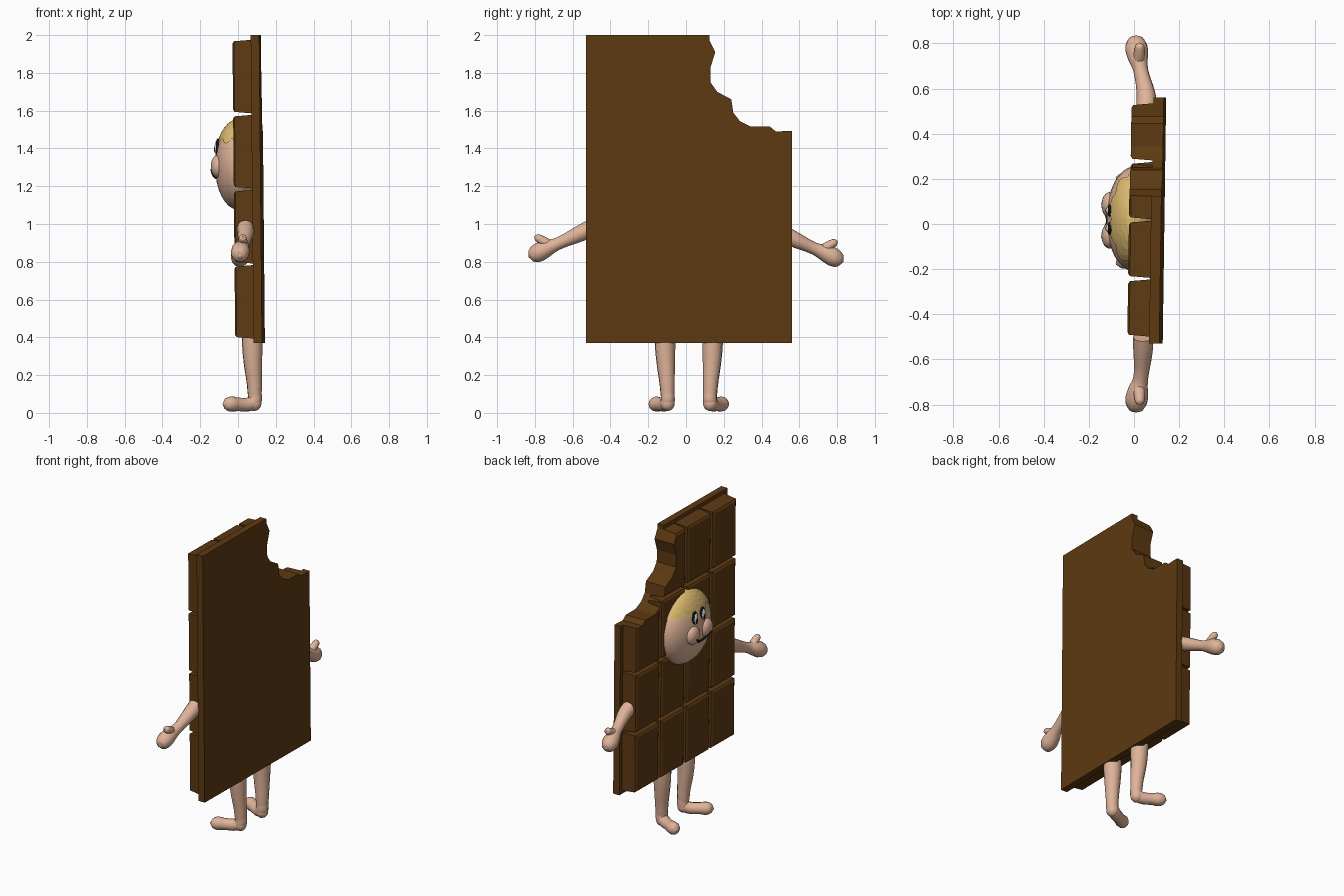
import bpy, bmesh
from math import sin, cos, pi, sqrt
from mathutils import Matrix, Vector

if "Cube" in bpy.data.objects:
    bpy.data.objects.remove(bpy.data.objects["Cube"])


def material(name, r, g, b):
    m = bpy.data.materials.new(name)
    m.use_nodes = True
    m.diffuse_color = (r, g, b, 1)
    m.node_tree.nodes["Principled BSDF"].inputs["Base Color"].default_value = (r, g, b, 1)
    return m


brown = material("chocolate brown", 0.11, 0.042, 0.006)
skin = material("skin", 0.74, 0.45, 0.32)
blond = material("blond hair", 0.73, 0.5, 0.16)
black = material("black", 0.008, 0.008, 0.008)
white = material("eye white", 0.8, 0.78, 0.74)


def finish(bm, name, mat, smooth=False):
    bmesh.ops.recalc_face_normals(bm, faces=bm.faces)
    me = bpy.data.meshes.new(name)
    for f in bm.faces:
        f.smooth = smooth
    bm.to_mesh(me)
    bm.free()
    ob = bpy.data.objects.new(name, me)
    bpy.context.collection.objects.link(ob)
    if mat:
        me.materials.append(mat)
    return ob


def lean(bm):
    # the bar leans and turns very slightly
    for v in bm.verts:
        v.co.x += 0.014 * v.co.y - 0.0092 * (v.co.z - 0.37)


def ellipsoid(name, centre, radii, mat, seg=32):
    bm = bmesh.new()
    bmesh.ops.create_uvsphere(bm, u_segments=seg, v_segments=seg // 2, radius=1,
                              matrix=Matrix.LocRotScale(Vector(centre), None, Vector(radii)))
    return finish(bm, name, mat, True)


def tube(name, points, mat):
    # points are (x, y, z, radius)
    cu = bpy.data.curves.new(name, "CURVE")
    cu.dimensions = "3D"
    cu.bevel_depth = 1
    cu.bevel_resolution = 4
    cu.resolution_u = 5
    cu.use_fill_caps = True
    sp = cu.splines.new("BEZIER")
    sp.radius_interpolation = "CARDINAL"
    sp.bezier_points.add(len(points) - 1)
    for bp, p in zip(sp.bezier_points, points):
        bp.co, bp.radius = p[:3], p[3]
        bp.handle_left_type = bp.handle_right_type = "AUTO"
    cu.materials.append(mat)
    ob = bpy.data.objects.new(name, cu)
    bpy.context.collection.objects.link(ob)
    bpy.ops.object.select_all(action="DESELECT")
    ob.select_set(True)
    bpy.context.view_layer.objects.active = ob
    bpy.ops.object.convert(target="MESH")
    bpy.ops.object.shade_smooth()
    return bpy.context.object


# bite cutter, a prism through the bar
bite = [(0.125, 2.2), (0.125, 1.97), (0.155, 1.91), (0.13, 1.83), (0.13, 1.75),
        (0.165, 1.7), (0.24, 1.66), (0.25, 1.59), (0.285, 1.545), (0.345, 1.515),
        (0.445, 1.515), (0.475, 1.49), (0.7, 1.497), (0.7, 2.2)]
bm = bmesh.new()
face = bm.faces.new([bm.verts.new((-0.3, y, z)) for y, z in bite])
ext = bmesh.ops.extrude_face_region(bm, geom=[face])
bmesh.ops.translate(bm, vec=(0.7, 0, 0), verts=[v for v in ext["geom"] if isinstance(v, bmesh.types.BMVert)])
cutter = finish(bm, "bite_cutter", None)
cutter.hide_render = True
cutter.hide_viewport = True

# backing plate
bm = bmesh.new()
bmesh.ops.create_cube(bm, size=1, matrix=Matrix.LocRotScale(
    Vector((0.112, 0.015, 1.185)), None, Vector((0.045, 1.09, 1.63))))
lean(bm)
plate = finish(bm, "chocolate_plate", brown)

# four by four tapered tiles with a bevelled front
bm = bmesh.new()
for col in range(4):
    for row in range(4):
        cy, cz = -0.372 + 0.26 * col, 0.588 + 0.3975 * row
        loops = []
        for x, inset in ((0.095, 0), (0.0, 0.008), (-0.008, 0.02)):
            hy, hz = 0.127 - inset, 0.195 - inset
            loops.append([bm.verts.new((x, cy + a * hy, cz + b * hz))
                          for a, b in ((-1, -1), (1, -1), (1, 1), (-1, 1))])
        for lo, hi in zip(loops, loops[1:]):
            for i in range(4):
                j = (i + 1) % 4
                bm.faces.new((lo[i], lo[j], hi[j], hi[i]))
        bm.faces.new(loops[0])
        bm.faces.new(loops[-1])
lean(bm)
tiles = finish(bm, "chocolate_tiles", brown)

# bite applied to plate and tiles
for ob in (plate, tiles):
    mod = ob.modifiers.new("bite", "BOOLEAN")
    mod.operation = "DIFFERENCE"
    mod.solver = "EXACT"
    mod.object = cutter
    bpy.context.view_layer.objects.active = ob
    bpy.ops.object.modifier_apply(modifier=mod.name)
bpy.data.objects.remove(cutter)

# head
HC, HR = Vector((0.0, 0.022, 1.312)), Vector((0.122, 0.232, 0.236))
ellipsoid("head", HC, HR, skin)

# faceted hair cap with a scalloped fringe
bm = bmesh.new()
top = bm.verts.new(HC + Vector((0, 0, HR.z * 1.03)))
seg, prev = 60, None
for ring in range(1, 6):
    loop = []
    for i in range(seg):
        t = 2 * pi * i / seg
        edge = (1.452 - 0.03 * abs(sin(5 * t)) - HC.z) / HR.z
        h = 1 - (1 - edge) * (ring / 5) ** 1.6
        r = sqrt(1 - h * h)
        loop.append(bm.verts.new(HC + 1.03 * Vector((HR.x * r * cos(t), HR.y * r * sin(t), HR.z * h))))
    for i in range(seg):
        j = (i + 1) % seg
        if prev:
            bm.faces.new((prev[i], prev[j], loop[j], loop[i]))
        else:
            bm.faces.new((top, loop[i], loop[j]))
    prev = loop
finish(bm, "hair", blond)

# cheeks and eyes
for side, s in (("left", -1), ("right", 1)):
    ellipsoid(side + "_cheek", (-0.108, 0.016 + s * 0.068, 1.305), (0.036, 0.057, 0.06), skin, 24)
    ey = 0.02 + s * 0.04
    ellipsoid(side + "_eye_rim", (-0.106, ey, 1.405), (0.014, 0.028, 0.048), black, 20)
    ellipsoid(side + "_eye_white", (-0.11, ey, 1.405), (0.014, 0.02, 0.038), white, 20)
    ellipsoid(side + "_pupil", (-0.117, ey, 1.395), (0.01, 0.011, 0.022), black, 16)

# smile running from cheek to cheek
tube("smile", [(-0.142, 0.09, 1.288, 0.004), (-0.132, 0.06, 1.262, 0.007),
               (-0.116, 0.016, 1.245, 0.008), (-0.132, -0.028, 1.262, 0.007),
               (-0.142, -0.058, 1.288, 0.004)], black)

# arms, thumbs and legs
for side, s, dz in (("left", -1, 0.025), ("right", 1, 0)):
    x = 0.055 if s > 0 else 0.04
    tube(side + "_arm", [(x, s * 0.5, 0.955 + dz, 0.045), (x, s * 0.56, 0.925 + dz, 0.043),
                         (0.03, s * 0.68, 0.87 + dz, 0.033), (0.015, s * 0.75, 0.84 + dz, 0.047),
                         (0.01, s * 0.795, 0.817 + dz, 0.047), (0.01, s * 0.822, 0.805 + dz, 0.03),
                         (0.01, s * 0.833, 0.8 + dz, 0.003)], skin)
    tube(side + "_thumb", [(0.02, s * 0.72, 0.86 + dz, 0.028), (0.025, s * 0.765, 0.89 + dz, 0.024),
                           (0.025, s * 0.792, 0.905 + dz, 0.018), (0.025, s * 0.803, 0.91 + dz, 0.002)], skin)
    y = 0.015 + s * 0.127
    tube(side + "_leg", [(0.075, y, 0.42, 0.056), (0.078, y - s * 0.004, 0.28, 0.05),
                         (0.088, y - s * 0.014, 0.11, 0.038), (0.085, y - s * 0.014, 0.06, 0.038),
                         (0.06, y - s * 0.005, 0.046, 0.037), (0.0, y + s * 0.025, 0.045, 0.036),
                         (-0.04, y + s * 0.046, 0.047, 0.04), (-0.066, y + s * 0.06, 0.047, 0.028),
                         (-0.08, y + s * 0.066, 0.047, 0.003)], skin)
    ellipsoid(side + "_heel", (0.086, y - s * 0.014, 0.05), (0.038, 0.038, 0.04), skin, 20)
